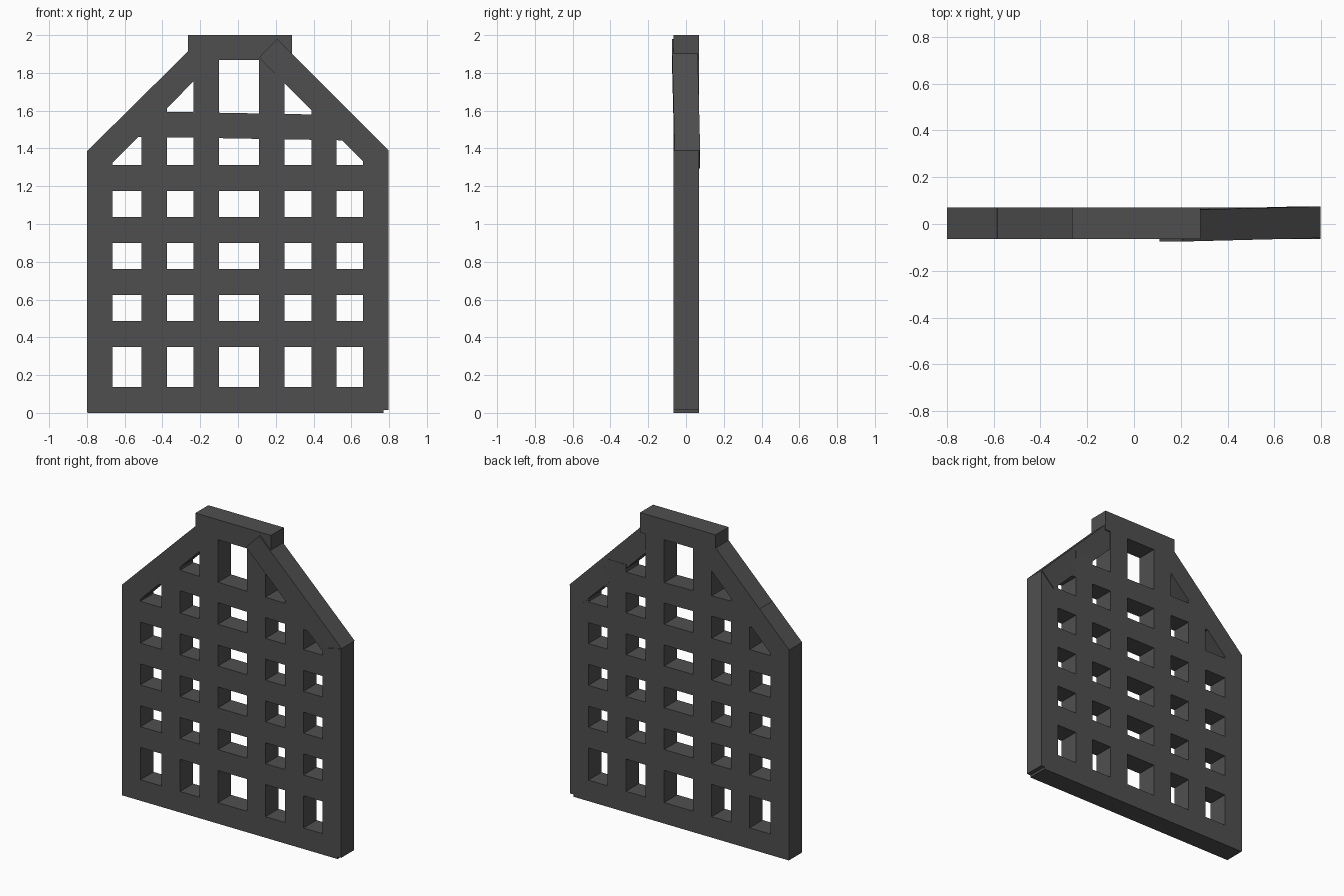
import bpy, bmesh

if "Cube" in bpy.data.objects:
    bpy.data.objects.remove(bpy.data.objects["Cube"])

iron = bpy.data.materials.new("dark_grey")
iron.diffuse_color = (0.078, 0.078, 0.078, 1)
iron.use_nodes = True
iron.node_tree.nodes["Principled BSDF"].inputs["Base Color"].default_value = iron.diffuse_color

FRONT, BACK = -0.065, 0.07


def bar(name, outline, shifts=None):
    """Extrude an x-z outline through the gate thickness, with an optional y shift per corner."""
    shifts = shifts or [0] * len(outline)
    bm = bmesh.new()
    f = [bm.verts.new((x, FRONT + s, z)) for (x, z), s in zip(outline, shifts)]
    b = [bm.verts.new((x, BACK + s, z)) for (x, z), s in zip(outline, shifts)]
    bm.faces.new(f)
    bm.faces.new(b[::-1])
    n = len(f)
    for i in range(n):
        j = (i + 1) % n
        bm.faces.new((f[i], b[i], b[j], f[j]))
    bmesh.ops.recalc_face_normals(bm, faces=bm.faces)
    me = bpy.data.meshes.new(name)
    bm.to_mesh(me)
    bm.free()
    me.materials.append(iron)
    ob = bpy.data.objects.new(name, me)
    bpy.context.collection.objects.link(ob)
    return ob


def rect(name, x0, x1, z0, z1):
    return bar(name, [(x0, z0), (x1, z0), (x1, z1), (x0, z1)])


# Outer posts, the left one cut on the slope
bar("left_post", [(-0.8, 0.005), (-0.665, 0.005), (-0.665, 1.36), (-0.8, 1.385)])
bar("right_post", [(0.662, 0.015), (0.797, 0.015), (0.797, 1.39), (0.662, 1.36)])

# Inner vertical bars
for i, (x0, x1, top) in enumerate([(-0.512, -0.376, 1.64), (-0.236, -0.1, 1.91),
                                   (0.11, 0.245, 1.91), (0.388, 0.522, 1.63)]):
    rect(f"vertical_bar_{i + 1}", x0, x1, 0.03, top)

# Horizontal bars
rect("bottom_rail", -0.798, 0.77, 0, 0.138)
for i, z in enumerate([0.35, 0.487, 0.625, 0.763, 0.9, 1.037, 1.175, 1.312][::2]):
    rect(f"cross_bar_{i + 1}", -0.73, 0.73, z, z + 0.137)
bar("upper_cross_bar", [(-0.6, 1.463), (0.61, 1.442), (0.61, 1.576), (-0.585, 1.598)])
rect("top_rail", -0.265, 0.285, 1.868, 2.0)

# Sloping shoulders, the right one slightly twisted out of plane
bar("left_shoulder", [(-0.8, 1.385), (-0.7, 1.29), (-0.13, 1.86), (-0.23, 1.948)])
bar("right_shoulder", [(0.797, 1.39), (0.70, 1.295), (0.11, 1.88), (0.208, 1.98)],
    [0.005, 0.005, -0.01, -0.01])
